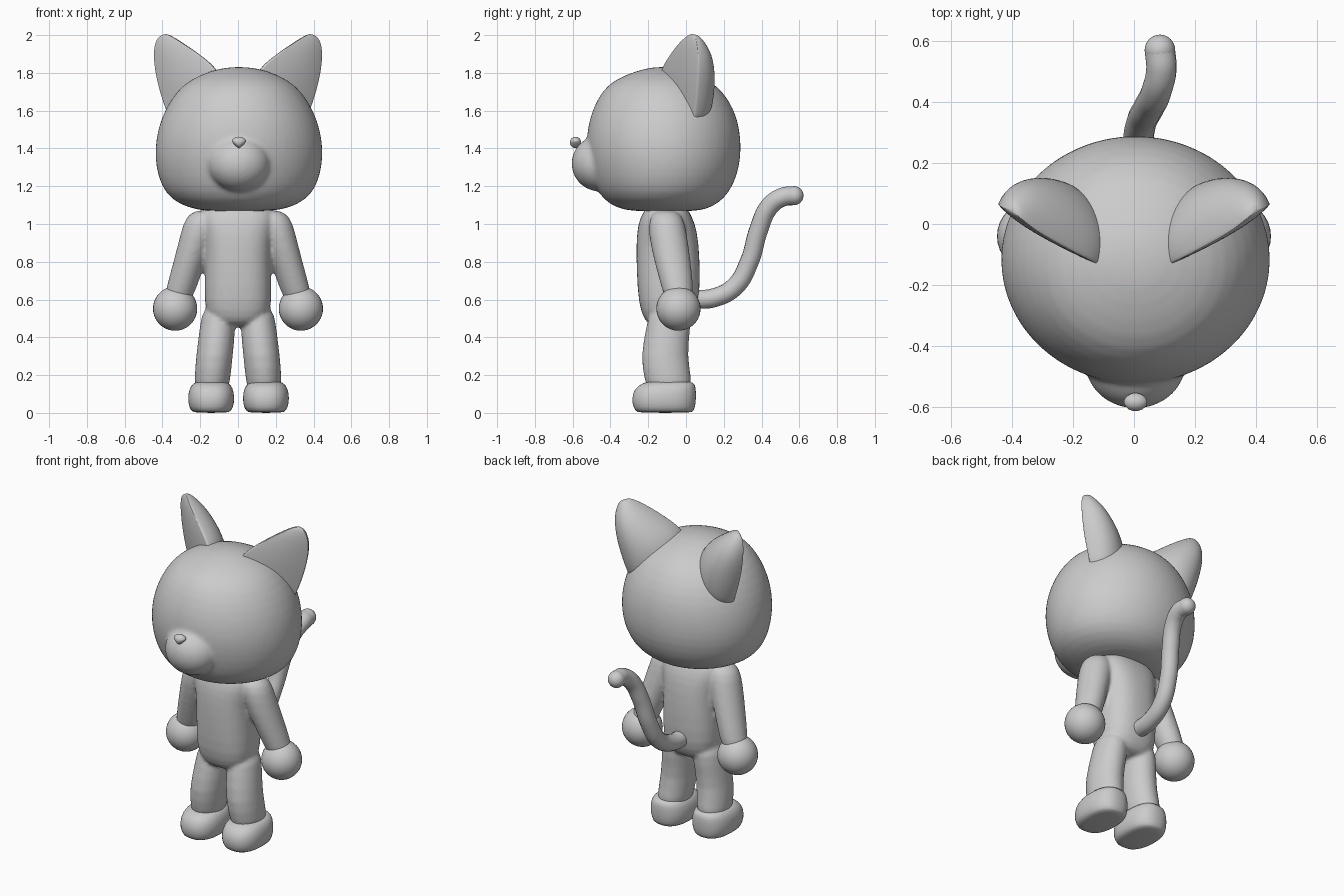
import bpy, bmesh, math
from mathutils import Vector, Matrix

if "Cube" in bpy.data.objects:
    bpy.data.objects.remove(bpy.data.objects["Cube"], do_unlink=True)

grey = bpy.data.materials.new("soft_grey")
grey.use_nodes = True
grey.diffuse_color = (0.6, 0.6, 0.6, 1)
grey.node_tree.nodes["Principled BSDF"].inputs["Base Color"].default_value = (0.6, 0.6, 0.6, 1)


def oval(z, half_width, front, back, cx=0.0, power=2.0, count=32):
    """Horizontal superellipse ring."""
    ring = []
    for i in range(count):
        a = math.tau * i / count
        c, s = math.cos(a), math.sin(a)
        px = math.copysign(abs(c) ** (2 / power), c)
        py = math.copysign(abs(s) ** (2 / power), s)
        ring.append(Vector((cx + half_width * px,
                            (front + back) / 2 + (back - front) / 2 * py, z)))
    return ring


def loft(bm, rings):
    """Closed skin through a stack of rings."""
    rows = [[bm.verts.new(p) for p in ring] for ring in rings]
    n = len(rows[0])
    for low, high in zip(rows, rows[1:]):
        for i in range(n):
            j = (i + 1) % n
            bm.faces.new((low[i], low[j], high[j], high[i]))
    bm.faces.new(rows[0][::-1])
    bm.faces.new(rows[-1])


def ball(bm, center, radii):
    matrix = Matrix.Translation(center) @ Matrix.Diagonal((*radii, 1))
    return bmesh.ops.create_uvsphere(bm, u_segments=32, v_segments=20,
                                     radius=1, matrix=matrix)["verts"]


def finish(bm, name, subdivide=0, voxel=0, smoothing=0):
    """Make the smooth object, optionally fusing its shells together."""
    bmesh.ops.recalc_face_normals(bm, faces=bm.faces)
    mesh = bpy.data.meshes.new(name)
    bm.to_mesh(mesh)
    bm.free()
    mesh.materials.append(grey)
    for poly in mesh.polygons:
        poly.use_smooth = True
    obj = bpy.data.objects.new(name, mesh)
    bpy.context.collection.objects.link(obj)
    if subdivide:
        obj.modifiers.new("round", "SUBSURF").levels = subdivide
        obj.modifiers["round"].render_levels = subdivide
    if voxel:
        fuse = obj.modifiers.new("fuse", "REMESH")
        fuse.mode = "VOXEL"
        fuse.voxel_size = voxel
        fuse.use_smooth_shade = True
        blend = obj.modifiers.new("blend", "SMOOTH")
        blend.factor = 0.5
        blend.iterations = smoothing
    return obj


# Head with the muzzle fused in
bm = bmesh.new()
head = [(1.065, .16, -.28, .05), (1.085, .27, -.37, .13), (1.13, .36, -.44, .20),
        (1.2, .413, -.485, .25), (1.3, .442, -.515, .285), (1.4, .447, -.53, .294),
        (1.5, .432, -.525, .287), (1.6, .397, -.5, .26), (1.7, .335, -.45, .2),
        (1.765, .26, -.38, .12), (1.812, .15, -.26, .01), (1.832, .05, -.17, -.08)]
loft(bm, [oval(*row, cx=.005) for row in head])
ball(bm, (.005, -.46, 1.32), (.165, .147, .147))
finish(bm, "head", subdivide=1, voxel=.013, smoothing=7)

# Nose: a rounded wedge, narrow at the bottom
bm = bmesh.new()
for v in ball(bm, (.005, -.585, 1.432), (.04, .03, .03)):
    v.co.x = .005 + (v.co.x - .005) * (1 + (v.co.z - 1.44) * 18 if v.co.z < 1.44 else 1)
finish(bm, "nose")

# Ears: inner edge, outer edge and depth of the back bulge
ear = [((.12, -.12, 1.70), (.34, .03, 1.50), .15),
       ((.085, -.15, 1.80), (.375, .05, 1.57), .18),
       ((.20, -.09, 1.895), (.425, .06, 1.72), .17),
       ((.31, -.03, 1.97), (.45, .07, 1.86), .12),
       ((.36, .01, 2.0), (.445, .06, 1.95), .06),
       ((.385, .03, 2.008), (.42, .05, 1.995), .025)]
back_dir = Vector((-.35, .93, 0))
for side, label in ((1, "left"), (-1, "right")):
    bm = bmesh.new()
    rings = []
    for inner, outer, depth in ear:
        inner, outer = Vector(inner), Vector(outer)
        ring = []
        for i in range(20):
            a = math.tau * i / 20
            s = math.sin(a)
            p = (inner + outer) / 2 + (outer - inner) / 2 * math.cos(a)
            p += back_dir * depth * (s if s > 0 else -.12 * s * s)
            ring.append(Vector((p.x * side, p.y, p.z)))
        rings.append(ring)
    loft(bm, rings)
    finish(bm, label + "_ear", subdivide=2)

# Body: torso, arms and legs fused into one skin
bm = bmesh.new()
torso = [(.455, .1, -.19, .0), (.5, .158, -.225, .04), (.58, .18, -.252, .07),
         (.75, .175, -.262, .075), (.9, .175, -.264, .068), (1.0, .2, -.255, .05),
         (1.06, .2, -.23, .02), (1.1, .15, -.2, 0)]
arm = [(1.075, .05, -.15, -.06, .17), (1.04, .088, -.195, -.015, .19),
       (.95, .096, -.2, .005, .208), (.8, .084, -.168, .025, .257),
       (.65, .081, -.125, .042, .303), (.56, .065, -.1, .03, .33)]
leg = [(.08, .08, -.19, .02, .14), (.17, .096, -.22, .035, .137),
       (.3, .097, -.242, .004, .125), (.45, .095, -.21, .025, .108),
       (.58, .085, -.19, .03, .1)]
loft(bm, [oval(*row, power=2.5) for row in torso])
for side in (1, -1):
    for limb in (arm, leg):
        loft(bm, [oval(z, w, f, b, cx * side) for z, w, f, b, cx in limb])
finish(bm, "body", subdivide=1, voxel=.011, smoothing=5)

# Hands and feet
foot = [(0, .085, -.25, .03), (.01, .108, -.27, .042), (.05, .123, -.287, .053),
        (.11, .122, -.283, .054), (.15, .105, -.25, .05), (.17, .075, -.2, .03)]
for side, label in ((1, "left"), (-1, "right")):
    bm = bmesh.new()
    ball(bm, (.333 * side, -.04, .552), (.117, .117, .117))
    finish(bm, label + "_hand")
    bm = bmesh.new()
    loft(bm, [oval(*row, cx=.145 * side + .003, power=2.4) for row in foot])
    finish(bm, label + "_foot", subdivide=1)

# Tail: a bent tube with a round tip
path = [(0, .03, .6), (.005, .15, .61), (.012, .26, .67), (.025, .335, .8),
        (.05, .385, .97), (.075, .44, 1.09), (.09, .51, 1.142), (.085, .572, 1.15)]
curve = bpy.data.curves.new("tail", "CURVE")
curve.dimensions = "3D"
curve.bevel_depth = .05
curve.bevel_resolution = 6
spline = curve.splines.new("BEZIER")
spline.bezier_points.add(len(path) - 1)
for point, co in zip(spline.bezier_points, path):
    point.co = co
    point.handle_left_type = point.handle_right_type = "AUTO"
curve.materials.append(grey)
bpy.context.collection.objects.link(bpy.data.objects.new("tail", curve))
bm = bmesh.new()
ball(bm, path[-1], (.05, .05, .05))
finish(bm, "tail_tip")
